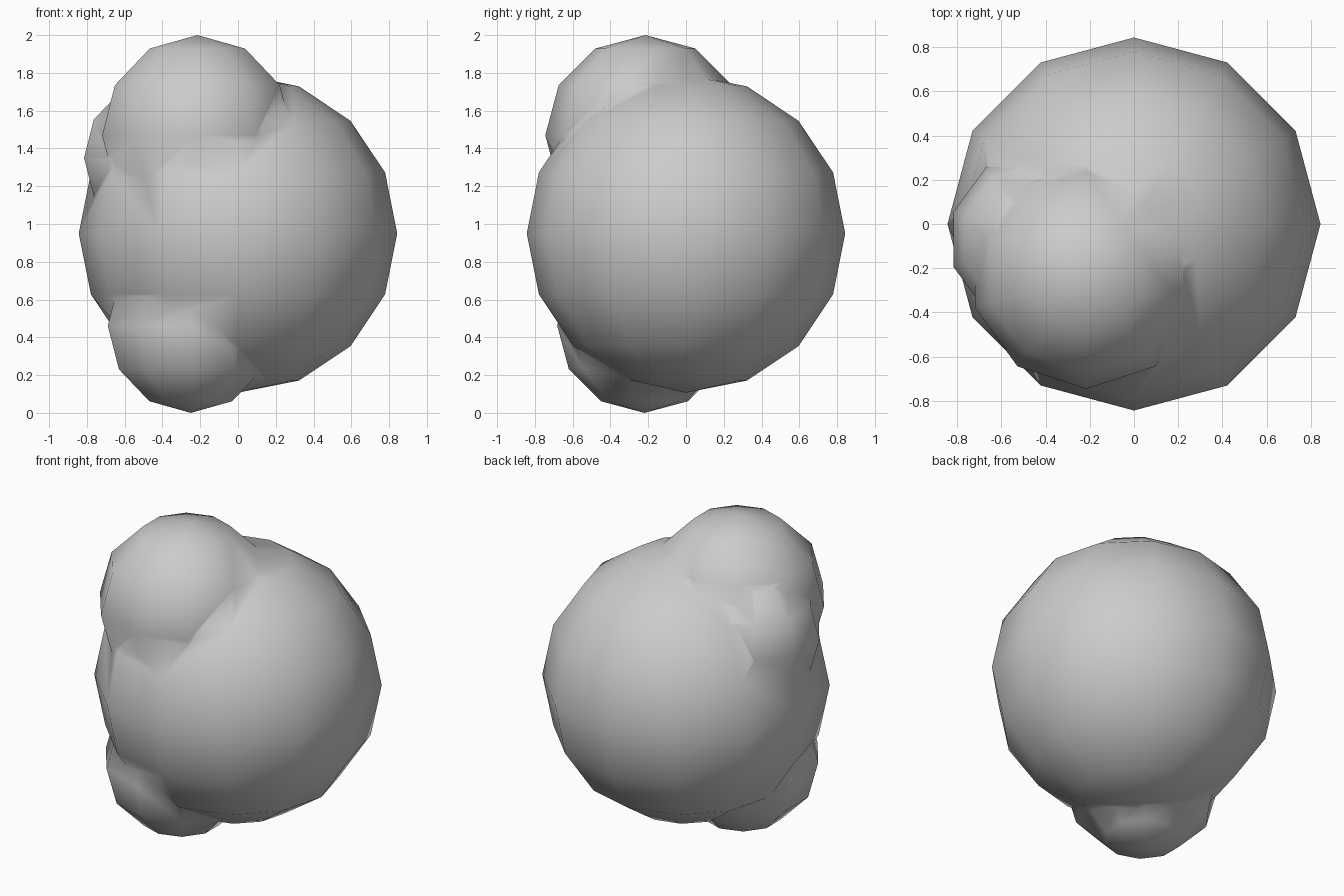
import bpy

if "Cube" in bpy.data.objects:
    bpy.data.objects.remove(bpy.data.objects["Cube"])


def ball(name, center, radius, segments, rings):
    bpy.ops.mesh.primitive_uv_sphere_add(
        segments=segments, ring_count=rings, radius=radius, location=center)
    obj = bpy.context.object
    obj.name = name
    return obj


# Large main ball
body = ball("lumpy_body", (0, 0, 0.95), 0.843, 12, 8)

# Smaller lumps: upper front, left side, lower front
lumps = [
    ball("upper_lump", (-0.215, -0.215, 1.47), 0.53, 10, 6),
    ball("side_lump", (-0.43, -0.07, 1.35), 0.405, 10, 6),
    ball("lower_lump", (-0.25, -0.22, 0.462), 0.462, 10, 6),
]

# Fuse the lumps into the body
bpy.ops.object.select_all(action='DESELECT')
bpy.context.view_layer.objects.active = body
body.select_set(True)
for lump in lumps:
    mod = body.modifiers.new("union", 'BOOLEAN')
    mod.operation = 'UNION'
    mod.solver = 'EXACT'
    mod.object = lump
    bpy.ops.object.modifier_apply(modifier=mod.name)
    bpy.data.objects.remove(lump, do_unlink=True)

# Smooth shading that runs across the seams
bpy.ops.object.shade_smooth()
